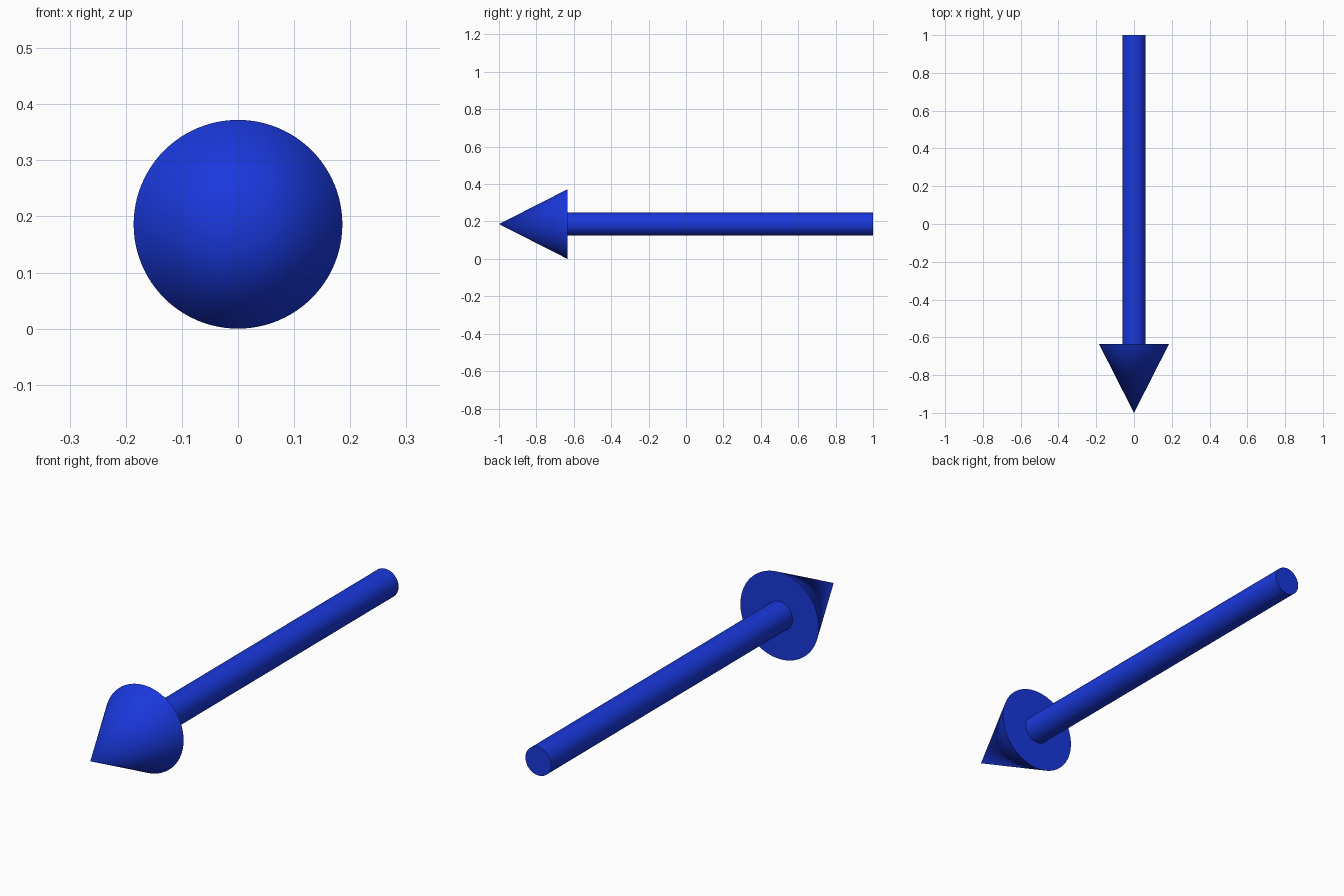
import bpy
from math import radians

if "Cube" in bpy.data.objects:
    bpy.data.objects.remove(bpy.data.objects["Cube"])

AXIS_Z = 0.186      # height of the arrow's centre line
HEAD_BASE = -0.634  # y where head meets shaft

mat = bpy.data.materials.new("blue")
mat.diffuse_color = (0.01, 0.04, 0.72, 1)
mat.use_nodes = True
mat.node_tree.nodes["Principled BSDF"].inputs["Base Color"].default_value = mat.diffuse_color


def round_part(name, r_back, r_front, y_back, y_front):
    """Cylinder or cone lying along y, smooth with sharp rims."""
    bpy.ops.mesh.primitive_cone_add(
        vertices=96, radius1=r_back, radius2=r_front, depth=y_back - y_front,
        location=(0, (y_back + y_front) / 2, AXIS_Z), rotation=(radians(90), 0, 0))
    ob = bpy.context.object
    ob.name = name
    ob.data.materials.append(mat)
    bpy.ops.object.shade_smooth_by_angle(angle=radians(30))
    return ob


# Long round shaft, its front end seated on the head's flat back
round_part("shaft", 0.061, 0.061, 1.0, HEAD_BASE)

# Pointed arrow head facing the front
round_part("arrow_head", 0.186, 0.0, HEAD_BASE, -1.0)
